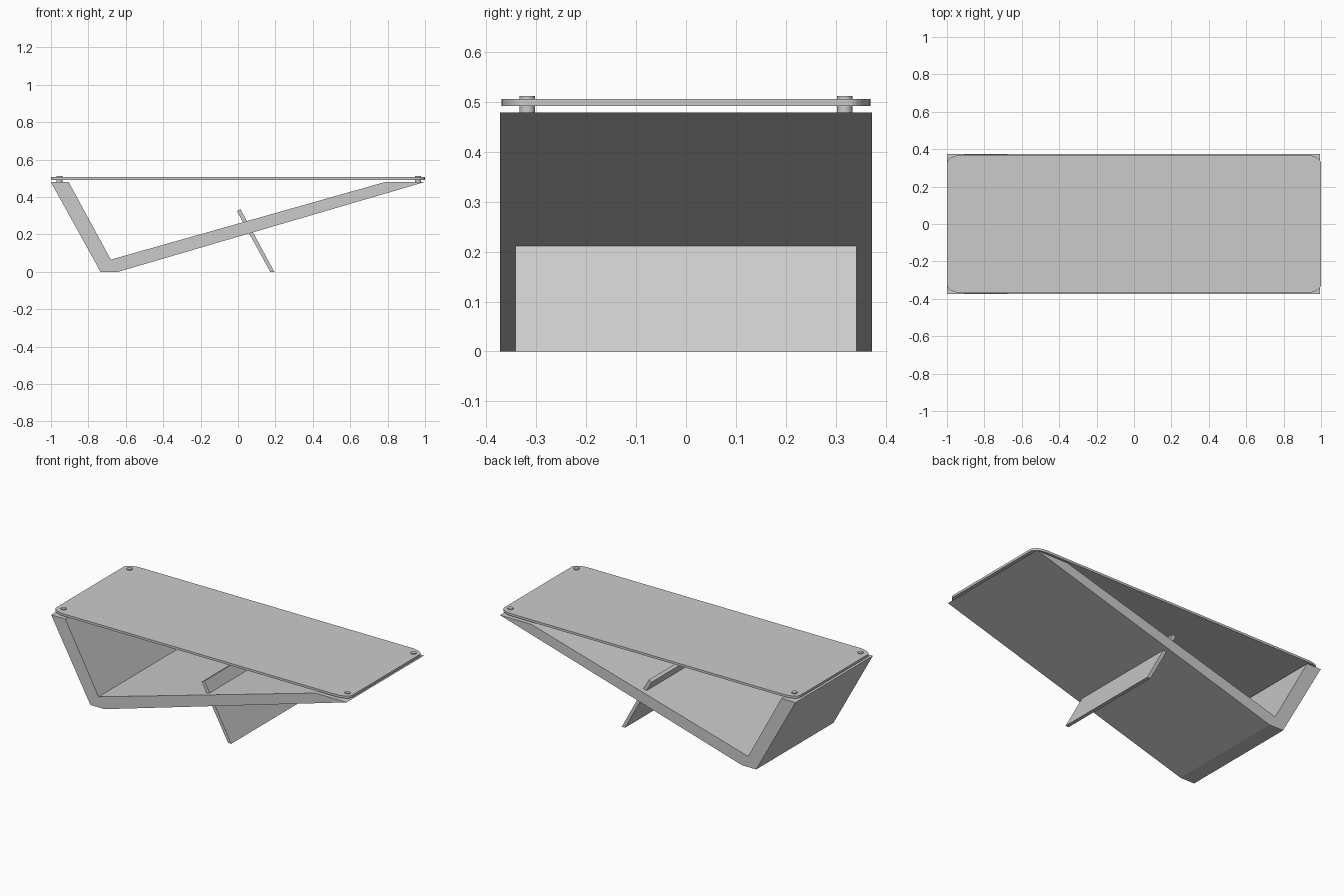
import bpy, bmesh
from math import cos, sin, pi
from mathutils import Matrix

if "Cube" in bpy.data.objects:
    bpy.data.objects.remove(bpy.data.objects["Cube"])


def prism(name, points, depth, to_world):
    """Extrude a closed 2D outline by depth along a third axis."""
    bm = bmesh.new()
    face = bm.faces.new([bm.verts.new(to_world(a, b)) for a, b in points])
    moved = bmesh.ops.extrude_face_region(bm, geom=[face])["geom"]
    bmesh.ops.translate(bm, vec=depth,
                        verts=[v for v in moved if isinstance(v, bmesh.types.BMVert)])
    bmesh.ops.recalc_face_normals(bm, faces=bm.faces)
    mesh = bpy.data.meshes.new(name)
    bm.to_mesh(mesh)
    bm.free()
    obj = bpy.data.objects.new(name, mesh)
    bpy.context.collection.objects.link(obj)
    return obj


def side_profile(name, points, half_width):
    return prism(name, points, (0, 2 * half_width, 0),
                 lambda x, z: (x, -half_width, z))


# Bent V-shaped base
side_profile("bent_base", [(-1.0, 0.479), (-0.735, 0), (-0.64, 0), (0.995, 0.479),
                           (0.783, 0.479), (-0.68, 0.065), (-0.905, 0.479)], 0.373)

# Slanted board passing through the base
side_profile("support_board", [(-0.006, 0.325), (0.172, 0), (0.194, 0), (0.013, 0.335)], 0.342)

# Table top with rounded corners
HX, HY, RX, RY, STEPS = 1.0, 0.37, 0.09, 0.045, 8
outline = []
for corner, (sx, sy) in enumerate([(1, 1), (-1, 1), (-1, -1), (1, -1)]):
    for i in range(STEPS + 1):
        a = (corner + i / STEPS) * pi / 2
        outline.append((sx * (HX - RX) + RX * cos(a), sy * (HY - RY) + RY * sin(a)))
prism("table_top", outline, (0, 0, 0.014), lambda x, y: (x, y, 0.492))

# Four pins holding the top
for x in (-0.955, 0.962):
    for y in (-0.318, 0.318):
        bm = bmesh.new()
        bmesh.ops.create_cone(bm, cap_ends=True, segments=24, radius1=0.0155,
                              radius2=0.0155, depth=0.034,
                              matrix=Matrix.Translation((x, y, 0.495)))
        mesh = bpy.data.meshes.new("top_pin")
        bm.to_mesh(mesh)
        bm.free()
        pin = bpy.data.objects.new("top_pin", mesh)
        bpy.context.collection.objects.link(pin)
        bpy.context.view_layer.objects.active = pin
        bpy.ops.object.select_all(action='DESELECT')
        pin.select_set(True)
        bpy.ops.object.shade_smooth_by_angle()
